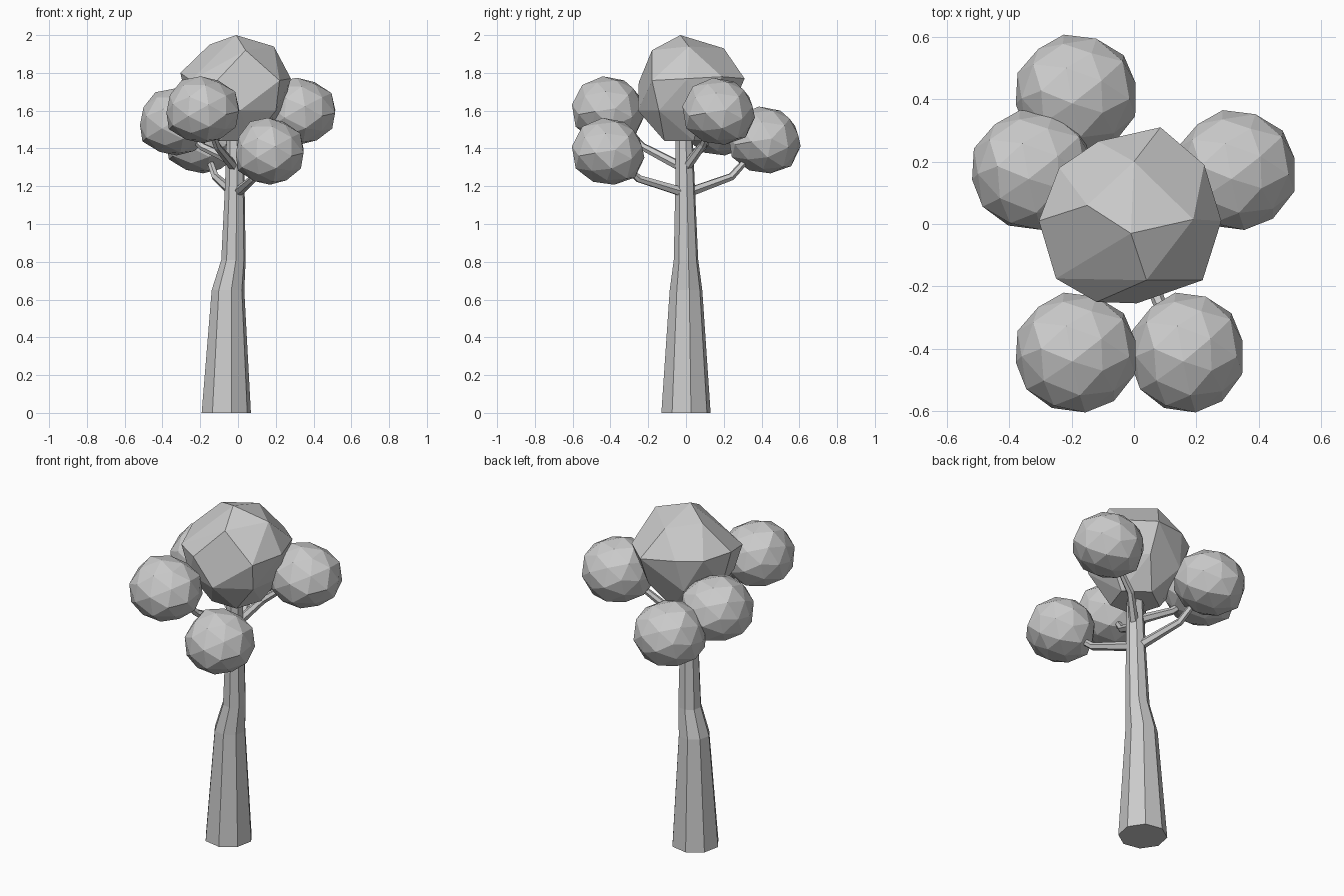
import bpy, bmesh, math, random
from mathutils import Vector, Euler

cube = bpy.data.objects.get("Cube")
if cube:
    bpy.data.objects.remove(cube, do_unlink=True)

grey = bpy.data.materials.new("plain_grey")
grey.use_nodes = True
grey.diffuse_color = (0.6, 0.6, 0.6, 1)
grey.node_tree.nodes["Principled BSDF"].inputs["Base Color"].default_value = grey.diffuse_color


def finish(name, bm):
    bmesh.ops.recalc_face_normals(bm, faces=bm.faces)
    mesh = bpy.data.meshes.new(name)
    bm.to_mesh(mesh)
    bm.free()
    mesh.materials.append(grey)
    obj = bpy.data.objects.new(name, mesh)
    bpy.context.collection.objects.link(obj)
    return obj


def tube(name, path, radii, sides, turn=0.0, level=False):
    """Flat-sided tapered tube through the path points."""
    bm = bmesh.new()
    rings = []
    path = [Vector(p) for p in path]
    for i, (p, r) in enumerate(zip(path, radii)):
        along = path[min(i + 1, len(path) - 1)] - path[max(i - 1, 0)]
        if level:
            along = Vector((0, 0, 1))
        u = along.cross(Vector((0, 1, 0)) if level else Vector((0, 0, 1))).normalized()
        v = along.cross(u).normalized()
        angles = [turn + math.tau * k / sides for k in range(sides)]
        rings.append([bm.verts.new(p + r * (u * math.cos(a) + v * math.sin(a))) for a in angles])
    for a, b in zip(rings, rings[1:]):
        for k in range(sides):
            n = (k + 1) % sides
            bm.faces.new((a[k], a[n], b[n], b[k]))
    bm.faces.new(rings[0])
    bm.faces.new(rings[-1])
    return finish(name, bm)


# Trunk with a bend in the middle
tube("trunk",
     [(-0.062, 0, 0), (-0.053, 0, 0.65), (-0.024, 0, 0.81), (-0.017, -0.005, 1.2), (-0.015, -0.01, 1.48)],
     [0.133, 0.088, 0.066, 0.053, 0.046], 8, 0.2, True)

# Main crown: convex facets from an upper outline and two lower rings
crown = bmesh.new()
upper = [(-.01, -.03, 2), (.19, .015, 1.94), (-.15, .06, 1.95), (0, .2, 1.93), (.04, -.18, 1.92),
         (.085, .31, 1.77), (-.115, .265, 1.79), (-.24, .18, 1.79), (-.305, .01, 1.8),
         (-.25, -.175, 1.76), (-.12, -.25, 1.75), (.22, -.18, 1.76), (.28, .01, 1.77), (.225, .19, 1.78)]
for p in upper:
    crown.verts.new(p)
for count, radius, z in ((7, 0.255, 1.6), (5, 0.14, 1.44)):
    for k in range(count):
        a = math.tau * k / count + 0.3
        crown.verts.new((radius * math.cos(a) - 0.01, radius * math.sin(a), z))
hull = bmesh.ops.convex_hull(crown, input=crown.verts)
bmesh.ops.delete(crown, geom=[v for v in crown.verts if not v.link_faces], context='VERTS')
bmesh.ops.dissolve_limit(crown, angle_limit=0.12, verts=crown.verts, edges=crown.edges)
finish("main_crown", crown)


def leaf_ball(name, centre, half):
    """Slightly uneven faceted ball fitted to its half sizes."""
    rng = random.Random(4)
    bm = bmesh.new()
    bmesh.ops.create_icosphere(bm, subdivisions=2, radius=1)
    tilt = Euler((0.5, 0.35, 0.4)).to_matrix()
    for v in bm.verts:
        v.co = tilt @ (v.co * rng.uniform(0.93, 1.04))
    for axis in range(3):
        values = [v.co[axis] for v in bm.verts]
        low, high = min(values), max(values)
        for v in bm.verts:
            t = (v.co[axis] - low) / (high - low) * 2 - 1
            v.co[axis] = centre[axis] + half[axis] * t
    bmesh.ops.dissolve_limit(bm, angle_limit=0.1, verts=bm.verts, edges=bm.edges)
    finish(name, bm)


# Small leaf balls, each held by a bent branch
size = (0.192, 0.192, 0.177)
balls = {
    "front_right": ((-0.187, -0.412, 1.605), size, (-0.02, -0.02, 1.3), (-0.11, -0.23, 1.41)),
    "front_left": ((0.168, -0.412, 1.385), (0.18, 0.192, 0.177), (0, -0.02, 1.17), (0.08, -0.25, 1.24)),
    "back_left": ((0.323, 0.173, 1.597), size, (0, 0, 1.3), (0.1, 0.09, 1.42)),
    "back_right": ((-0.327, 0.173, 1.54), size, (-0.02, 0, 1.33), (-0.19, 0.09, 1.41)),
    "back": ((-0.187, 0.415, 1.445), size, (-0.03, 0.02, 1.17), (-0.12, 0.24, 1.25)),
}
for name, (centre, half, root, elbow) in balls.items():
    leaf_ball(name + "_leaf_ball", centre, half)
    tip = Vector(elbow).lerp(Vector(centre), 0.6)
    tube(name + "_branch", [root, elbow, tip], [0.027, 0.021, 0.017], 6)
